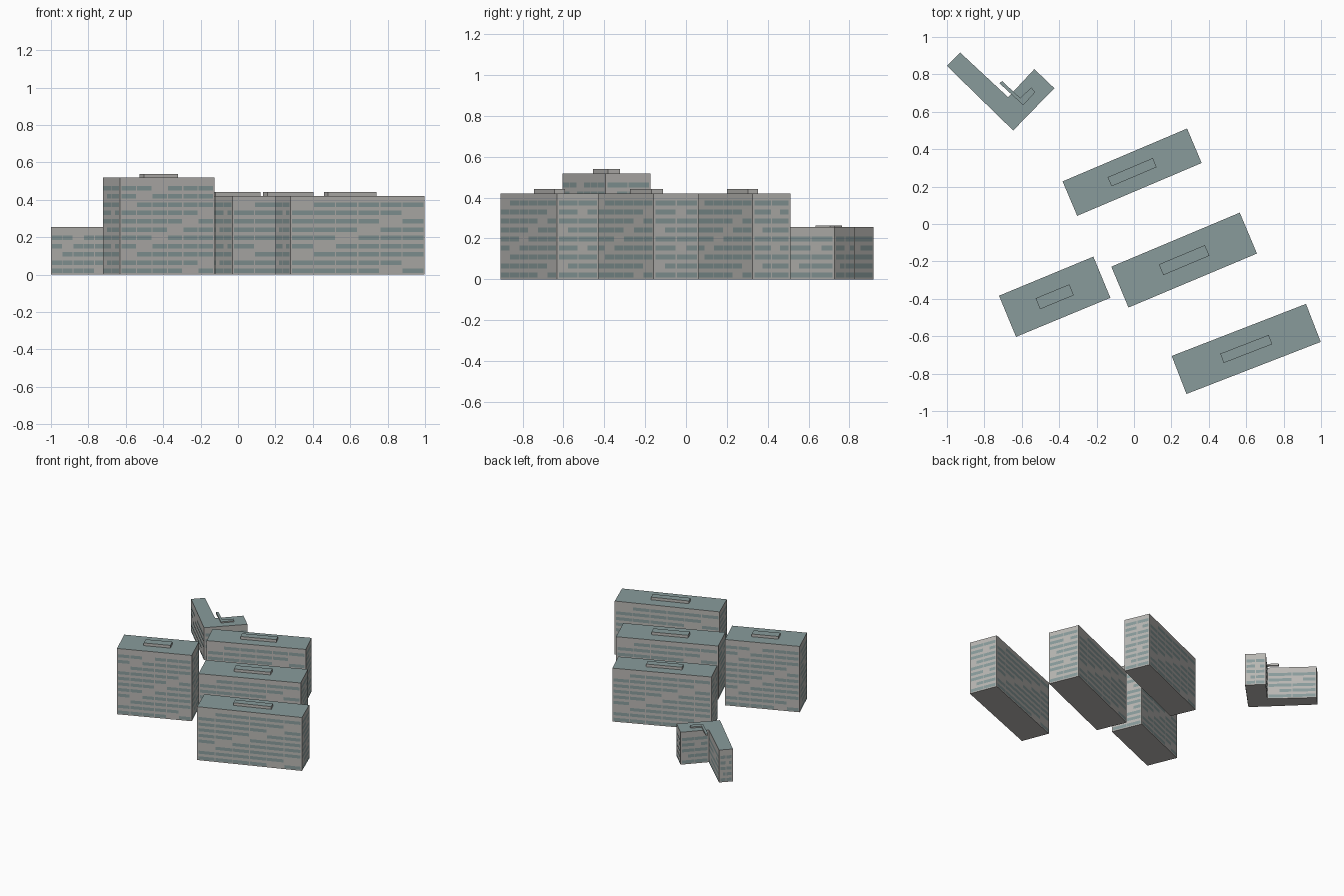
import bpy, bmesh, math
from mathutils import Vector, Matrix

cube = bpy.data.objects.get("Cube")
if cube:
    bpy.data.objects.remove(cube, do_unlink=True)

FLOOR = 0.0442      # storey height
GLASS_H = 0.024     # window band height
MULLION = 0.006     # gap between window bays


def material(name, rgb):
    m = bpy.data.materials.new(name)
    m.use_nodes = True
    m.diffuse_color = (*rgb, 1)
    m.node_tree.nodes["Principled BSDF"].inputs["Base Color"].default_value = (*rgb, 1)
    return m


concrete = material("pale concrete", (0.48, 0.47, 0.45))
teal = material("grey teal", (0.25, 0.33, 0.33))


def finish(bm, name, mats):
    me = bpy.data.meshes.new(name)
    bm.to_mesh(me)
    bm.free()
    for m in mats:
        me.materials.append(m)
    ob = bpy.data.objects.new(name, me)
    bpy.context.collection.objects.link(ob)
    return ob


def prism(name, outline, z0, z1):
    """Extruded counter-clockwise outline with a teal top."""
    bm = bmesh.new()
    base = bm.faces.new([bm.verts.new((x, y, z0)) for x, y in outline])
    ext = bmesh.ops.extrude_face_region(bm, geom=[base], use_keep_orig=True)
    verts = [g for g in ext["geom"] if isinstance(g, bmesh.types.BMVert)]
    bmesh.ops.translate(bm, verts=verts, vec=(0, 0, z1 - z0))
    bmesh.ops.recalc_face_normals(bm, faces=bm.faces)
    for f in bm.faces:
        f.material_index = 1 if f.normal.z > 0.5 else 0
    return finish(bm, name, (concrete, teal))


def windows(name, outline, rows):
    """Rows of glass bays on every wall; a blank bay climbs one step per floor."""
    bm = bmesh.new()
    for i, start in enumerate(outline):
        a, b = Vector(start), Vector(outline[(i + 1) % len(outline)])
        run = b - a
        length = run.length
        run.normalize()
        out = Vector((run.y, -run.x)) * 0.002
        bays = 6 if length > 0.4 else 2
        width = (length - 0.012) / bays
        for row in range(rows):
            z = 0.008 + row * FLOOR
            for bay in range(bays):
                if bays == 6 and bay == (row - 2) % 6:
                    continue
                s = 0.006 + bay * width + MULLION / 2
                e = s + width - MULLION
                # short walls have an occasional shortened bay
                if bays == 2 and row % 4 == 2 * bay + 1:
                    s += width * 0.45
                p, q = a + run * s + out, a + run * e + out
                bm.faces.new([bm.verts.new(c) for c in (
                    (p.x, p.y, z), (q.x, q.y, z),
                    (q.x, q.y, z + GLASS_H), (p.x, p.y, z + GLASS_H))])
    finish(bm, name, (teal,))


def rectangle(centre, length, width, degrees):
    turn = Matrix.Rotation(math.radians(degrees), 2)
    return [tuple(Vector(centre) + turn @ Vector((sx * length / 2, sy * width / 2)))
            for sx, sy in ((-1, -1), (1, -1), (1, 1), (-1, 1))]


# Slab blocks: centre, length, width, angle, height, floors, plant room size
SLABS = {
    "tall_block": ((-0.424, -0.389), 0.546, 0.238, 22.5, 0.518, 11, (0.195, 0.063)),
    "middle_block": ((0.268, -0.193), 0.745, 0.237, 22.8, 0.42, 9, (0.267, 0.062)),
    "rear_block": ((-0.01, 0.277), 0.723, 0.2, 23.0, 0.42, 9, (0.262, 0.053)),
    "front_block": ((0.6, -0.668), 0.77, 0.218, 21.2, 0.42, 9, (0.278, 0.053)),
}
for name, (centre, length, width, angle, height, floors, plant) in SLABS.items():
    outline = rectangle(centre, length, width, angle)
    prism(name, outline, 0, height)
    windows(name + "_windows", outline, floors)
    prism(name + "_plant_room", rectangle(centre, *plant, angle), height, height + 0.021)

# Low L-shaped block with its roof structure and overhanging fin
low = [(-1, 0.845), (-0.646, 0.5), (-0.426, 0.726), (-0.533, 0.828),
       (-0.673, 0.678), (-0.93, 0.917)]
prism("low_block", low, 0, 0.255)
windows("low_block_windows", low, 5)
prism("low_block_plant_room", [
    (-0.72, 0.753), (-0.592, 0.635), (-0.528, 0.705), (-0.55, 0.73),
    (-0.608, 0.673), (-0.705, 0.764)], 0.25, 0.264)
